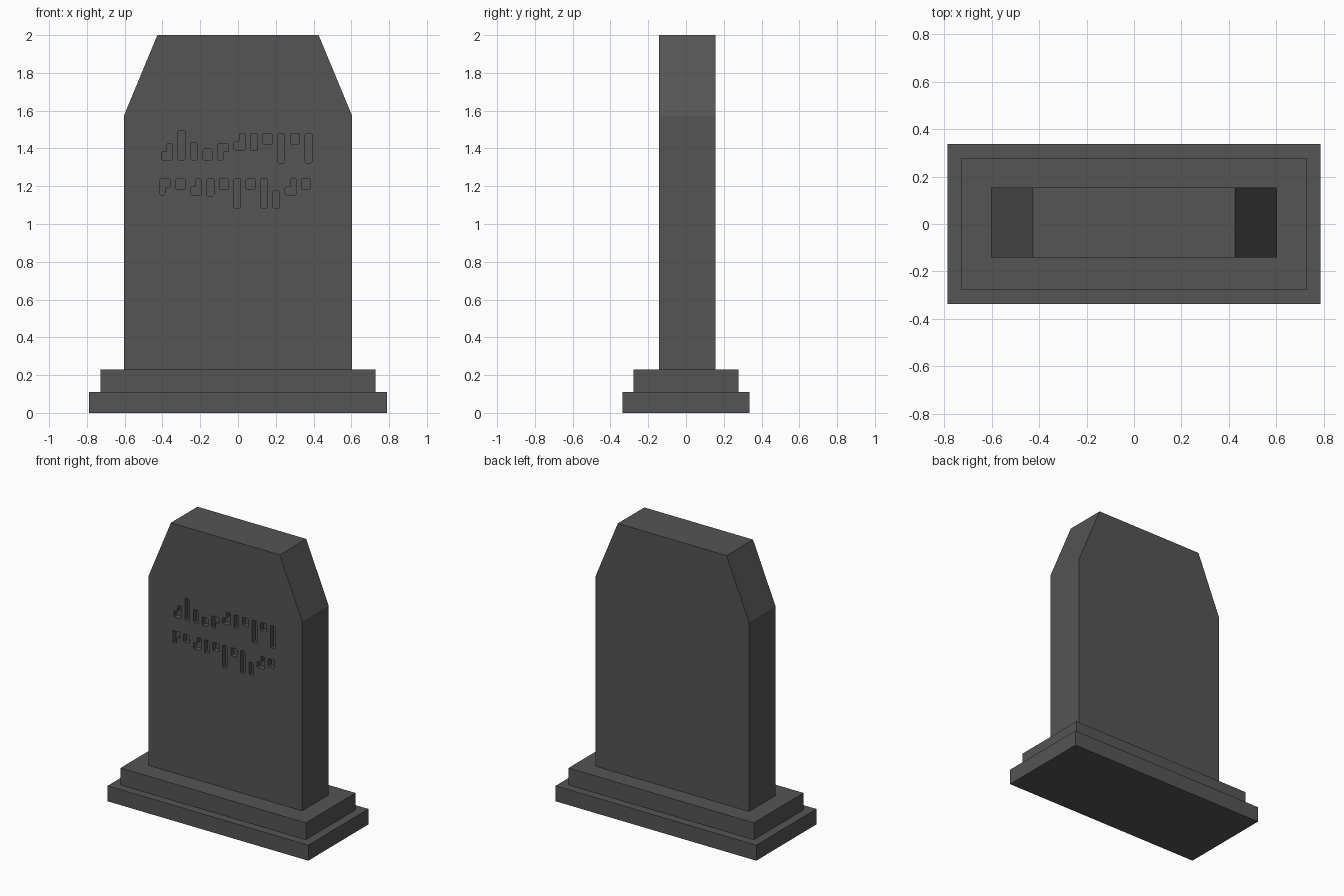
import bpy
import bmesh

cube = bpy.data.objects.get("Cube")
if cube:
    bpy.data.objects.remove(cube, do_unlink=True)

# One flat stone colour
stone = bpy.data.materials.new("dark grey stone")
stone.use_nodes = True
colour = (0.09, 0.09, 0.09, 1)
stone.diffuse_color = colour
stone.node_tree.nodes["Principled BSDF"].inputs["Base Color"].default_value = colour


def extrude_outline(bm, outline, front, back, chamfer=0):
    """Extrude an (x, z) outline from y = front to y = back."""
    face = bm.faces.new([bm.verts.new((x, front, z)) for x, z in outline])
    result = bmesh.ops.extrude_face_region(bm, geom=[face])
    moved = [v for v in result["geom"] if isinstance(v, bmesh.types.BMVert)]
    bmesh.ops.translate(bm, verts=moved, vec=(0, back - front, 0))
    if chamfer:
        sides = [e for v in moved for e in v.link_edges
                 if abs(e.verts[0].co.y - e.verts[1].co.y) > 0.001]
        bmesh.ops.bevel(bm, geom=sides, offset=chamfer, segments=1, affect="EDGES")


def make_object(name, bm):
    bmesh.ops.recalc_face_normals(bm, faces=bm.faces)
    mesh = bpy.data.meshes.new(name)
    bm.to_mesh(mesh)
    bm.free()
    mesh.materials.append(stone)
    obj = bpy.data.objects.new(name, mesh)
    bpy.context.collection.objects.link(obj)
    return obj


def block(name, half_x, half_y, bottom, top):
    bm = bmesh.new()
    outline = [(-half_x, bottom), (half_x, bottom), (half_x, top), (-half_x, top)]
    extrude_outline(bm, outline, -half_y, half_y)
    return make_object(name, bm)


# Stepped plinth
block("lower_plinth", 0.788, 0.337, 0, 0.11)
block("upper_plinth", 0.728, 0.278, 0.11, 0.23)

# Upright slab with sloped shoulders
FRONT, BACK = -0.142, 0.155
bm = bmesh.new()
half = [(0.604, 0.23), (0.604, 1.573), (0.427, 2)]
extrude_outline(bm, half + [(-x, z) for x, z in reversed(half)], FRONT, BACK)
slab = make_object("upright_slab", bm)

# Abstract carved notches: width and height of each kind
SIZES = {
    "short": (0.048, 0.058),
    "medium": (0.036, 0.092),
    "long": (0.036, 0.157),
    "foot": (0.058, 0.087),
    "flag": (0.056, 0.087),
}


def notch_outline(kind, x, z):
    w, h = SIZES[kind]
    mid = x + w / 2
    if kind == "foot":
        step = z + h / 2
        return [(x, z), (x + w, z), (x + w, z + h), (mid, z + h), (mid, step), (x, step)]
    if kind == "flag":
        step = z + h / 2
        return [(x, z), (mid, z), (mid, step), (x + w, step), (x + w, z + h), (x, z + h)]
    return [(x, z), (x + w, z), (x + w, z + h), (x, z + h)]


def notch_row(bm, kinds, x, gap, top, bottom, is_low):
    """Space notches evenly, hung from the top line or stood on the bottom line."""
    for i, kind in enumerate(kinds.split()):
        w, h = SIZES[kind]
        z = bottom if is_low(i) else top - h
        extrude_outline(bm, notch_outline(kind, x, z), FRONT - 0.05, FRONT + 0.035, 0.005)
        x += w + gap


bm = bmesh.new()
notch_row(bm, "foot long medium short flag foot medium short long short long",
          -0.405, 0.03, 1.48, 1.339, lambda i: i < 5)
notch_row(bm, "flag short foot medium short long short long medium foot short",
          -0.413, 0.029, 1.24, 1.083, lambda i: i == 8)
cutter = make_object("notch_cutter", bm)
cutter.hide_render = True

# Carve the notches, then discard the cutter
carve = slab.modifiers.new("carve notches", "BOOLEAN")
carve.operation = "DIFFERENCE"
carve.solver = "EXACT"
carve.object = cutter
bpy.context.view_layer.objects.active = slab
bpy.ops.object.modifier_apply(modifier=carve.name)
bpy.data.objects.remove(cutter, do_unlink=True)
